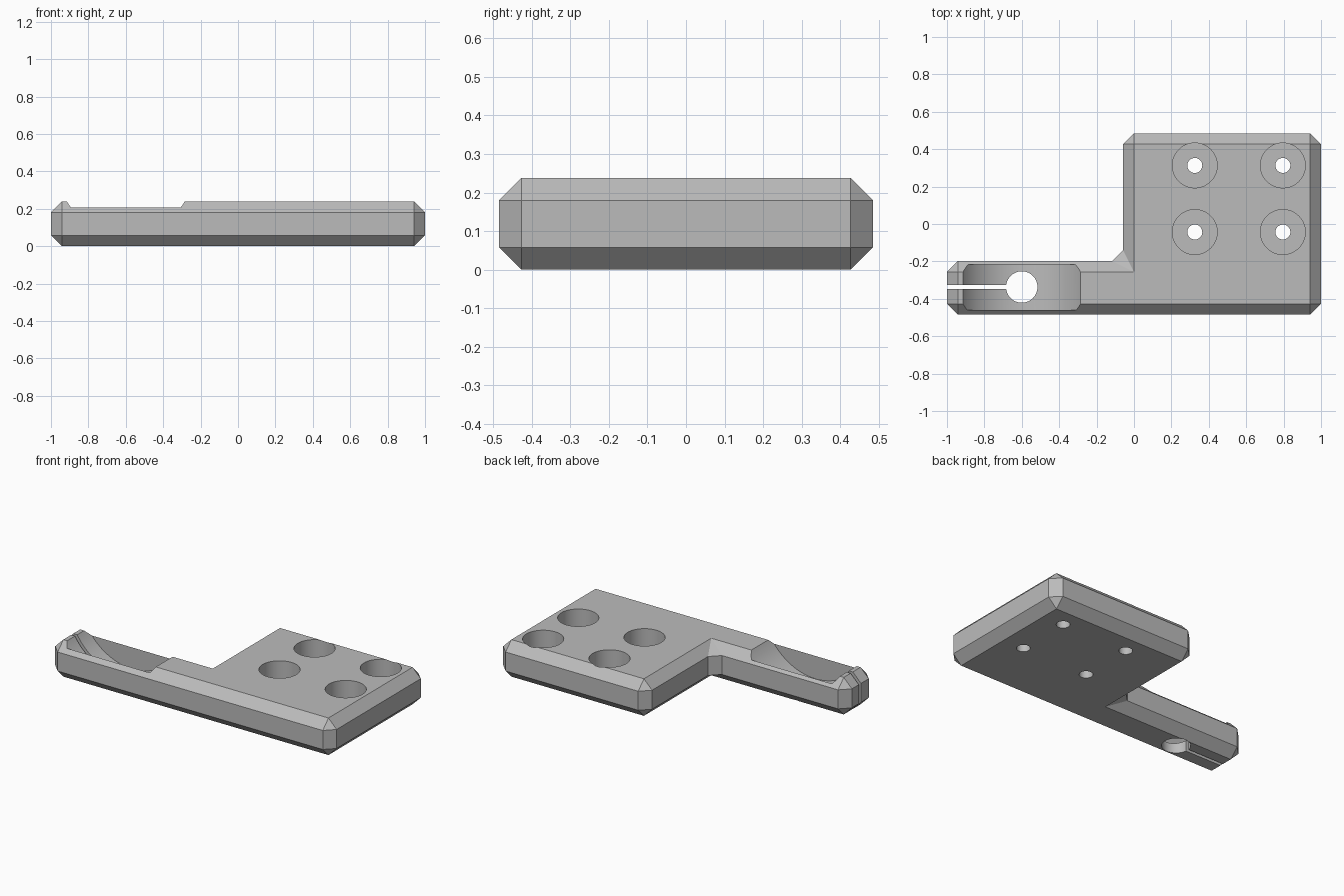
import bpy
import bmesh
from math import pi, radians

default = bpy.data.objects.get("Cube")
if default:
    bpy.data.objects.remove(default, do_unlink=True)

R = 0.058      # chamfer size
H = 0.238      # plate thickness
ARM_Y = -0.337  # centre line of the clamp arm
HOLE_X = -0.6

grey = bpy.data.materials.new("plain grey")
grey.use_nodes = True
grey.diffuse_color = (0.5, 0.5, 0.5, 1)
grey.node_tree.nodes["Principled BSDF"].inputs["Base Color"].default_value = (0.5, 0.5, 0.5, 1)

# Flat L outline, counter-clockwise: position and outward signs of each corner
corners = [(-0.942, -0.427, -1, -1), (0.942, -0.427, 1, -1),
           (0.942, 0.427, 1, 1), (0, 0.427, -1, 1),
           (0, -0.256, 0, 0), (-0.942, -0.256, -1, 1)]
inner, outer = [], []
for x, y, sx, sy in corners:
    inner += [(x, y)] * 2
    if sx == 0:    # chamfered inside corner
        outer += [(x - R, y + 2 * R), (x - 2 * R, y + R)]
    else:
        pair = [(x + sx * R, y), (x, y + sy * R)]
        outer += pair if sx * sy > 0 else pair[::-1]

# Bracket body: four stacked rings joined into a chamfered solid
bm = bmesh.new()
levels = [(inner, 0), (outer, R), (outer, H - R), (inner, H)]
rings = [[bm.verts.new((x, y, z)) for x, y in ring] for ring, z in levels]
count = len(inner)
for low, high in zip(rings, rings[1:]):
    for i in range(count):
        j = (i + 1) % count
        bm.faces.new((low[i], low[j], high[j], high[i]))
bmesh.ops.remove_doubles(bm, verts=bm.verts[:], dist=0.0001)
rims = [e for e in bm.edges if e.is_boundary]
bmesh.ops.holes_fill(bm, edges=rims, sides=0)
bmesh.ops.recalc_face_normals(bm, faces=bm.faces[:])
mesh = bpy.data.meshes.new("bracket_plate")
bm.to_mesh(mesh)
bm.free()
plate = bpy.data.objects.new("bracket_plate", mesh)
bpy.context.collection.objects.link(plate)
mesh.materials.append(grey)


def cut(cutter):
    """Subtract a cutter from the plate and delete it."""
    cutter.hide_render = True
    mod = plate.modifiers.new("cut", 'BOOLEAN')
    mod.operation = 'DIFFERENCE'
    mod.solver = 'EXACT'
    mod.object = cutter
    bpy.ops.object.select_all(action='DESELECT')
    bpy.context.view_layer.objects.active = plate
    plate.select_set(True)
    bpy.ops.object.modifier_apply(modifier=mod.name)
    bpy.data.objects.remove(cutter, do_unlink=True)


def cylinder(radius, depth, location, rotation=(0, 0, 0), sides=48):
    bpy.ops.mesh.primitive_cylinder_add(vertices=sides, radius=radius, depth=depth,
                                        location=location, rotation=rotation)
    return bpy.context.object


# Four counterbored screw holes
for x in (0.325, 0.796):
    for y in (0.313, -0.043):
        cut(cylinder(0.12, 0.4, (x, y, R + 0.2)))
        cut(cylinder(0.04, 1, (x, y, 0)))

# Curved saddle across the arm
cut(cylinder(0.367, 0.243, (HOLE_X, ARM_Y, 0.427), (pi / 2, 0, 0), 128))

# Clamp hole and the slit leading to the arm end
cut(cylinder(0.084, 1, (HOLE_X, ARM_Y, 0)))
bpy.ops.mesh.primitive_cube_add(size=1, location=(HOLE_X - 0.3, ARM_Y, 0))
slit = bpy.context.object
slit.scale = (0.6, 0.022, 1)
cut(slit)

# Smooth bores with crisp chamfers
bpy.context.view_layer.objects.active = plate
plate.select_set(True)
bpy.ops.object.shade_smooth_by_angle(angle=radians(25))
